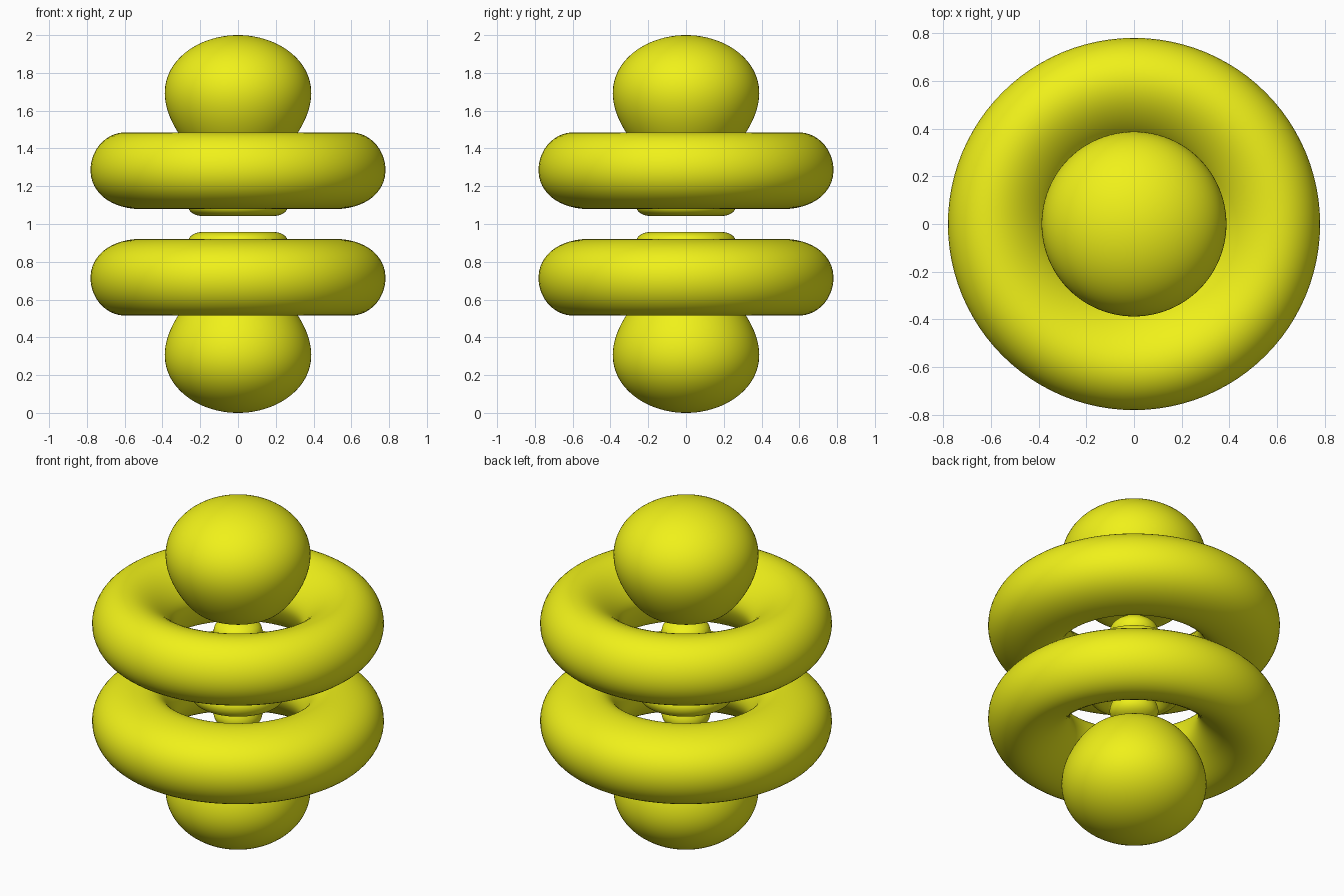
import bpy, bmesh
from math import acos, cos, sin, exp, sqrt, pi

if "Cube" in bpy.data.objects:
    bpy.data.objects.remove(bpy.data.objects["Cube"])

# Shape field: two radial shells times a polar pattern of cap / ring / ring / cap
NODE, SIZE = 20.0, 57.0
PEAKS = {"inner": (45 - sqrt(425)) / 2, "outer": (45 + sqrt(425)) / 2}
SHELLS = {"inner": (0.0, NODE), "outer": (NODE, 100.0)}
RING_MID = acos(sqrt(0.2))


def radial(r):
    return r ** 4 * abs(r - NODE) * exp(-r / 5)


def polar(t):
    return abs(2.5 * cos(t) ** 3 - 1.5 * cos(t))


LEVEL = radial(SIZE)


def solve(f, low, high, target):
    """Find where f reaches target, with f(low) < target < f(high)."""
    for _ in range(50):
        mid = (low + high) / 2
        if f(mid) < target:
            low = mid
        else:
            high = mid
    return (low + high) / 2


def profile(shell, kind, n=32):
    """Cross-section (radius, height): out along the far side, back along the near side."""
    peak, (near, far) = PEAKS[shell], SHELLS[shell]
    edge = LEVEL / radial(peak)
    node_angle = acos(sqrt(0.6))
    if kind == "cap":
        t1 = solve(polar, node_angle, 0, edge)
        angles = [t1 * sin(pi / 2 * i / n) for i in range(n + 1)]
    else:
        t0 = solve(polar, node_angle, RING_MID, edge)
        t1 = solve(polar, pi / 2, RING_MID, edge)
        angles = [t0 + (t1 - t0) * (1 - cos(pi * i / n)) / 2 for i in range(n + 1)]

    def point(t, bound):
        r = solve(radial, bound, peak, LEVEL / max(polar(t), 1e-6)) / SIZE
        return r * sin(t), r * cos(t)
    far_side = [point(t, far) for t in angles]
    near_side = [point(t, near) for t in reversed(angles)]
    return far_side + near_side


def lathe(name, pts, closed, side, segments=96):
    bm = bmesh.new()
    rings = [[bm.verts.new((p * cos(2 * pi * k / segments),
                            p * sin(2 * pi * k / segments), 1 + side * z))
              for p, z in pts] for k in range(segments)]
    n = len(pts)
    for k in range(segments):
        a, b = rings[k], rings[(k + 1) % segments]
        for i in range(n if closed else n - 1):
            j = (i + 1) % n
            bm.faces.new((a[i], b[i], b[j], a[j]))
    bmesh.ops.remove_doubles(bm, verts=bm.verts, dist=1e-5)
    bmesh.ops.recalc_face_normals(bm, faces=bm.faces)
    for f in bm.faces:
        f.smooth = True
    mesh = bpy.data.meshes.new(name)
    bm.to_mesh(mesh)
    bm.free()
    mesh.materials.append(yellow)
    bpy.context.collection.objects.link(bpy.data.objects.new(name, mesh))


yellow = bpy.data.materials.new("yellow")
yellow.diffuse_color = (0.87, 0.88, 0.01, 1)
yellow.use_nodes = True
yellow.node_tree.nodes["Principled BSDF"].inputs["Base Color"].default_value = yellow.diffuse_color

# Large and small caps and rings, mirrored about the middle height
for shell in SHELLS:
    for kind in ("cap", "ring"):
        section = profile(shell, kind)
        for label, side in (("upper", 1), ("lower", -1)):
            lathe(f"{label}_{shell}_{kind}", section, kind == "ring", side)
